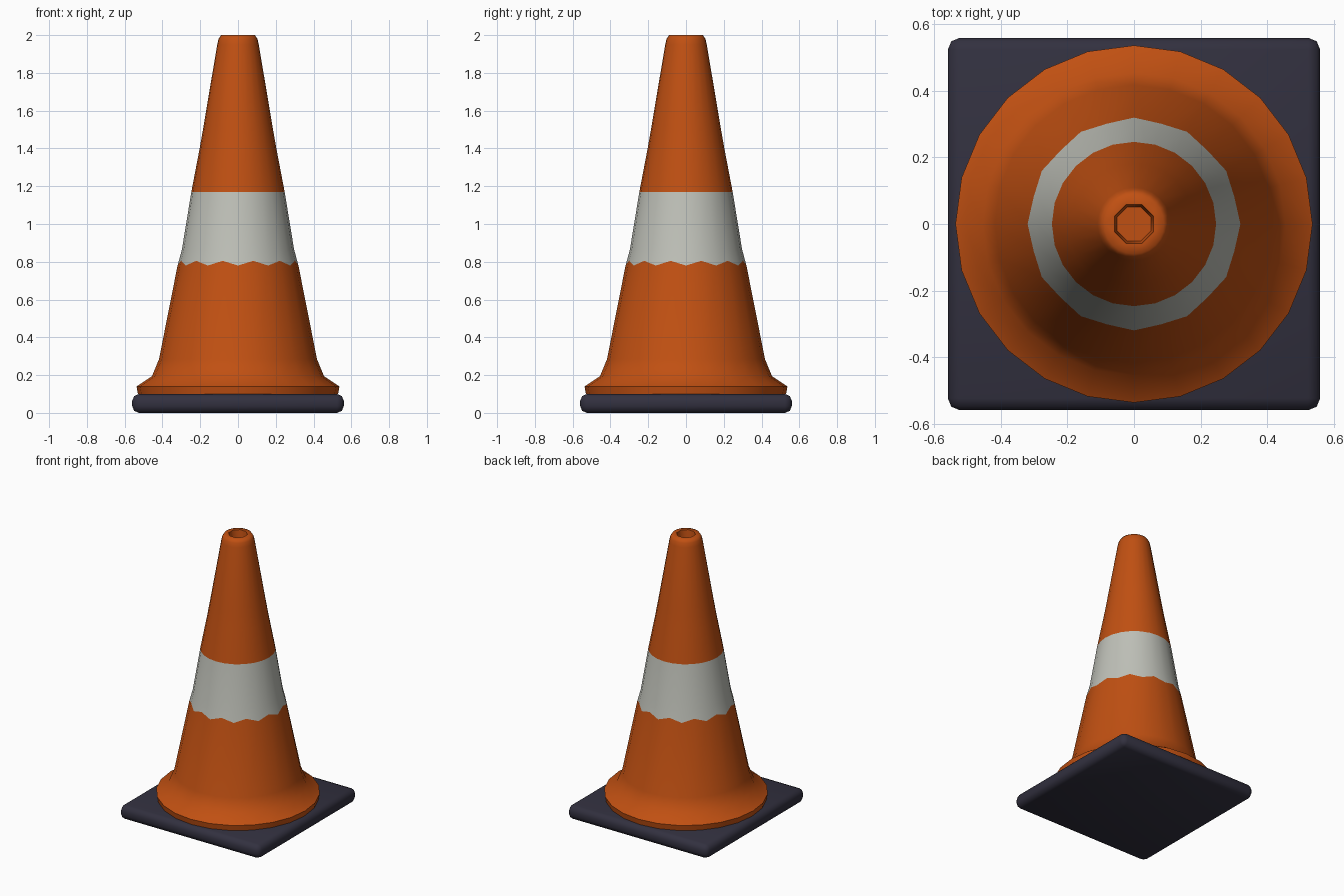
import bpy, bmesh, math

default = bpy.data.objects.get("Cube")
if default:
    bpy.data.objects.remove(default, do_unlink=True)


def material(name, rgb):
    mat = bpy.data.materials.new(name)
    mat.use_nodes = True
    mat.diffuse_color = (*rgb, 1)
    mat.node_tree.nodes["Principled BSDF"].inputs["Base Color"].default_value = (*rgb, 1)
    return mat


ORANGE = material("orange rubber", (0.53, 0.08, 0.006))
WHITE = material("white band", (0.52, 0.53, 0.48))
DARK = material("dark rubber", (0.032, 0.03, 0.05))


def finish(bm, name, mats, angle):
    bmesh.ops.recalc_face_normals(bm, faces=bm.faces)
    mesh = bpy.data.meshes.new(name)
    bm.to_mesh(mesh)
    bm.free()
    obj = bpy.data.objects.new(name, mesh)
    bpy.context.collection.objects.link(obj)
    for mat in mats:
        mesh.materials.append(mat)
    bpy.ops.object.select_all(action="DESELECT")
    obj.select_set(True)
    bpy.context.view_layer.objects.active = obj
    bpy.ops.object.shade_smooth_by_angle(angle=math.radians(angle))
    return obj


def ring(bm, radius, z, sides, turn=0.0, scallop=0.0):
    """Closed loop of vertices; scallop raises every second one."""
    verts = []
    for i in range(sides):
        a = math.tau * i / sides + turn
        lift = scallop * (i % 2)
        r = radius - lift * 0.3
        verts.append(bm.verts.new((r * math.cos(a), r * math.sin(a), z + lift)))
    return verts


def skin(bm, lower, upper, index=0):
    n = len(lower)
    for i in range(n):
        j = (i + 1) % n
        face = bm.faces.new((lower[i], lower[j], upper[j], upper[i]))
        face.material_index = index


# Square foot with rounded edges
bm = bmesh.new()
bmesh.ops.create_cube(bm, size=1)
for v in bm.verts:
    v.co = (v.co.x * 1.12, v.co.y * 1.12, v.co.z * 0.1 + 0.05)
bmesh.ops.bevel(bm, geom=bm.edges[:], offset=0.036, segments=2, profile=0.5, affect="EDGES")
finish(bm, "base_plate", [DARK], 50)

# Cone body: flange, scalloped reflective band, tapered neck and rim
SIDES = 24
profile = [(0.53, 0.1), (0.537, 0.14), (0.455, 0.195), (0.418, 0.285),
           (0.32, 0.78), (0.297, 0.865), (0.247, 1.17), (0.203, 1.4),
           (0.182, 1.52), (0.11, 1.95), (0.103, 1.98), (0.09, 2.0)]
BAND_START, BAND_END = 4, 6
bm = bmesh.new()
loops = [ring(bm, r, z, SIDES, scallop=0.025 if k == BAND_START else 0)
         for k, (r, z) in enumerate(profile)]
for k in range(len(loops) - 1):
    skin(bm, loops[k], loops[k + 1], int(BAND_START <= k < BAND_END))
bm.faces.new(loops[0])

# Eight-sided hole sunk into the rim
mouth = ring(bm, 0.063, 2.0, 8, math.pi / 8)
floor = ring(bm, 0.055, 1.92, 8, math.pi / 8)
skin(bm, mouth, floor)
bm.faces.new(floor)
rim_edges = [bm.edges.get((loop[i - 1], loop[i]))
             for loop in (loops[-1], mouth) for i in range(len(loop))]
bmesh.ops.bridge_loops(bm, edges=rim_edges)
finish(bm, "cone_body", [ORANGE, WHITE], 65)
